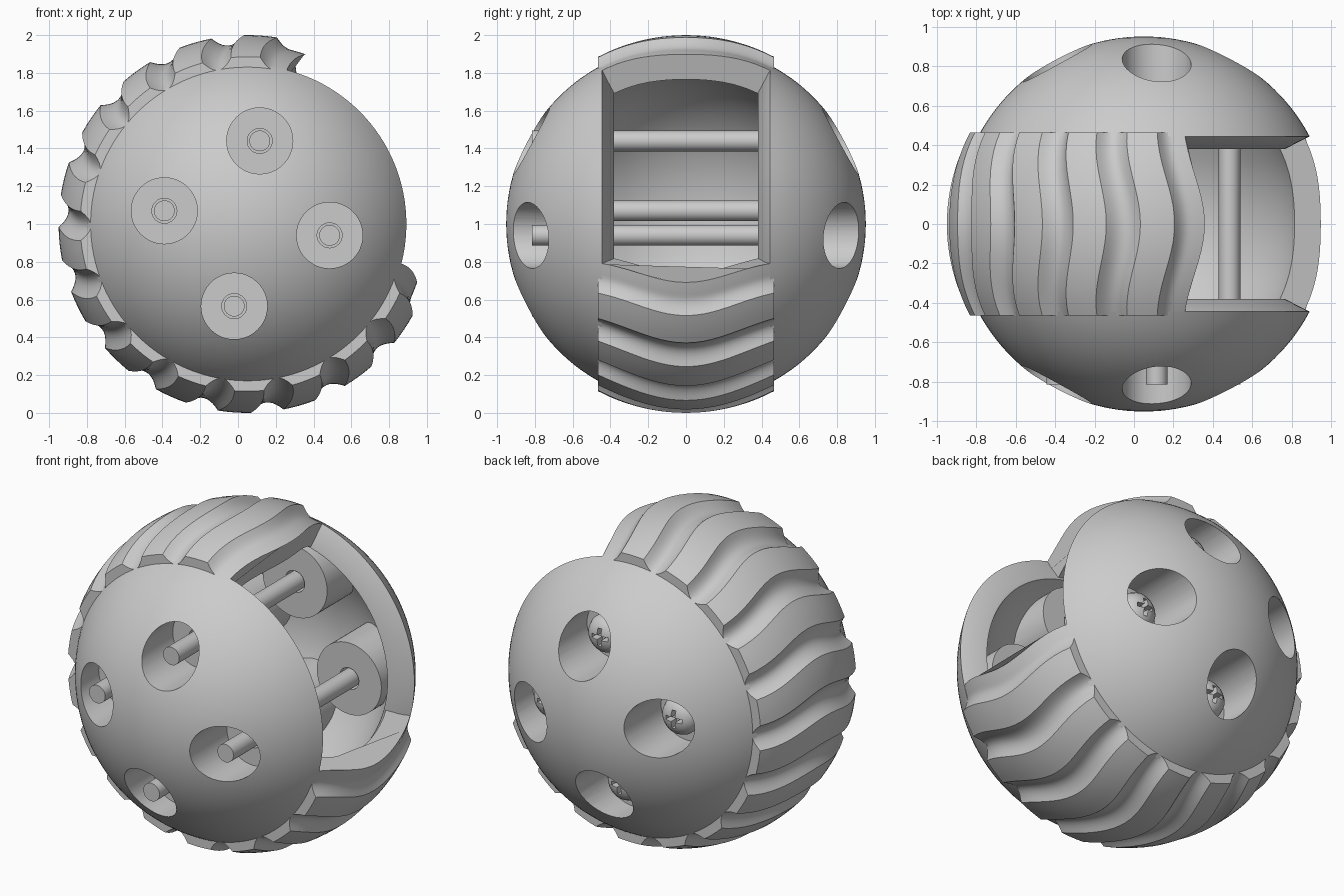
import bpy, bmesh
from math import sin, cos, pi, radians, sqrt
from mathutils import Matrix

CX, CZ = 0.05, 1.0
HALF = 0.465                      # half width of the tread band
SCREWS = [(0.065, 0.44), (-0.44, 0.07), (0.435, -0.06), (-0.07, -0.435)]

cube = bpy.data.objects.get("Cube")
if cube:
    bpy.data.objects.remove(cube, do_unlink=True)

grey = bpy.data.materials.new("plain grey")
grey.use_nodes = True
COLOUR = (0.6, 0.6, 0.6, 1)
grey.diffuse_color = COLOUR
grey.node_tree.nodes["Principled BSDF"].inputs["Base Color"].default_value = COLOUR


def finish(name, bm):
    bmesh.ops.recalc_face_normals(bm, faces=bm.faces)
    mesh = bpy.data.meshes.new(name)
    bm.to_mesh(mesh)
    bm.free()
    mesh.materials.append(grey)
    ob = bpy.data.objects.new(name, mesh)
    bpy.context.collection.objects.link(ob)
    return ob


def lathe(name, profile, side=1, at=(0, 0), n=48):
    """Turn (radius, y) points round a front-to-back axis."""
    bm = bmesh.new()
    rings = []
    for r, y in profile:
        turns = [0] if r < 1e-6 else [2 * pi * i / n for i in range(n)]
        rings.append([bm.verts.new((CX + at[0] + r * cos(a), side * y, CZ + at[1] + r * sin(a)))
                      for a in turns])
    for a, b in zip(rings, rings[1:]):
        for i in range(n):
            j = (i + 1) % n
            quad = [a[i % len(a)], a[j % len(a)], b[j % len(b)], b[i % len(b)]]
            bm.faces.new(list(dict.fromkeys(quad)))
    return finish(name, bm)


def cut(ob, cutters):
    """Subtract the cutters and throw them away."""
    for c in cutters:
        mod = ob.modifiers.new("cut", "BOOLEAN")
        mod.operation, mod.solver, mod.object = "DIFFERENCE", "EXACT", c
    bpy.context.view_layer.update()
    dg = bpy.context.evaluated_depsgraph_get()
    mesh = bpy.data.meshes.new_from_object(ob.evaluated_get(dg))
    ob.modifiers.clear()
    ob.data = mesh
    for c in cutters:
        bpy.data.objects.remove(c, do_unlink=True)


def smooth(ob):
    bpy.ops.object.select_all(action="DESELECT")
    ob.select_set(True)
    bpy.context.view_layer.objects.active = ob
    bpy.ops.object.shade_smooth_by_angle(angle=radians(28))


def arc(radius, y_from, steps):
    """Ball profile from y_from out to the pole."""
    return [(radius * cos(a), radius * sin(a)) for a in
            [pi / 2 - (pi / 2 - y_from) * (1 - i / steps) for i in range(steps)]] + [(0, radius)]


# Hollow domes with inner bosses and stepped screw holes
for label, side in (("front", -1), ("back", 1)):
    dome = lathe(label + "_dome", [(0, 0.38), (0.715, 0.38)] + arc(0.952, 0.4865, 24), side, n=128)
    cavity = lathe("cavity", [(0, 0.3), (0.74, 0.3)] + arc(0.80, 0.384, 16), side, n=96)
    cut(cavity, [lathe("boss", [(0, 0.39), (0.22, 0.39), (0.22, 1), (0, 1)], side, p)
                 for p in SCREWS])
    cut(dome, [cavity])
    cut(dome, [lathe("hole", [(0, 0.3), (0.066, 0.3), (0.066, 0.55), (0.175, 0.55),
                              (0.175, 1.1), (0, 1.1)], side, p) for p in SCREWS])
    smooth(dome)

# Long screws: a shaft right through and a cross-slotted domed head at the back
for i, p in enumerate(SCREWS):
    shaft = lathe(f"screw_shaft_{i + 1}", [(0, -0.815), (0.055, -0.815), (0.055, 0.58), (0, 0.58)],
                  at=p, n=32)
    head = lathe(f"screw_head_{i + 1}", [(0, 0.54), (0.115, 0.54), (0.115, 0.61), (0.1, 0.645),
                                         (0.07, 0.67), (0.035, 0.682), (0, 0.685)], at=p, n=32)
    slots = []
    for w, h in ((0.11, 0.026), (0.026, 0.11)):
        bm = bmesh.new()
        bmesh.ops.create_cube(bm, size=1, matrix=Matrix.Translation(
            (CX + p[0], 0.68, CZ + p[1])) @ Matrix.Diagonal((w, 0.1, h, 1)))
        slots.append(finish("slot", bm))
    cut(head, slots)
    smooth(shaft)
    smooth(head)

# Tread band: alternating grooves and lands over three quarters of a turn
START, STEP, PARTS = 71, 10, 27
stations = []                     # (angle, outer ball radius)
for k in range(PARTS):
    groove = k % 2 == 0
    steps = 10 if groove else 4
    for s in range(steps + (k == PARTS - 1)):
        t = 2 * s / steps - 1
        if (k == 0 and t < 0) or (k == PARTS - 1 and t > 0):
            t = 0                 # the end grooves run out flat
        depth = 0.05 * (1 - t * t) if groove else 0
        stations.append((START + STEP * (k + s / steps), 1 - depth))

bm = bmesh.new()
rings = []
for angle, radius in stations:
    ys = [HALF * (i / 10 - 1) for i in range(21)]
    section = [(y, sqrt(radius ** 2 - y * y)) for y in ys]
    section.append((HALF, 0.78))
    section += [(y, sqrt(0.81 ** 2 - y * y)) for y in [0.38 * (1 - i / 6) for i in range(13)]]
    section.append((-HALF, 0.78))
    ring = []
    for y, r in section:
        # chevron sweep: the edges lag behind the middle
        a = radians(angle + 2.3 * (1 - cos(pi * y / HALF)))
        ring.append(bm.verts.new((CX + r * cos(a), y, CZ + r * sin(a))))
    rings.append(ring)
for a, b in zip(rings, rings[1:]):
    for i in range(len(a)):
        j = (i + 1) % len(a)
        bm.faces.new((a[i], a[j], b[j], b[i]))
for end in (rings[0], rings[-1]):
    bm.faces.new(end)
smooth(finish("tread_band", bm))
